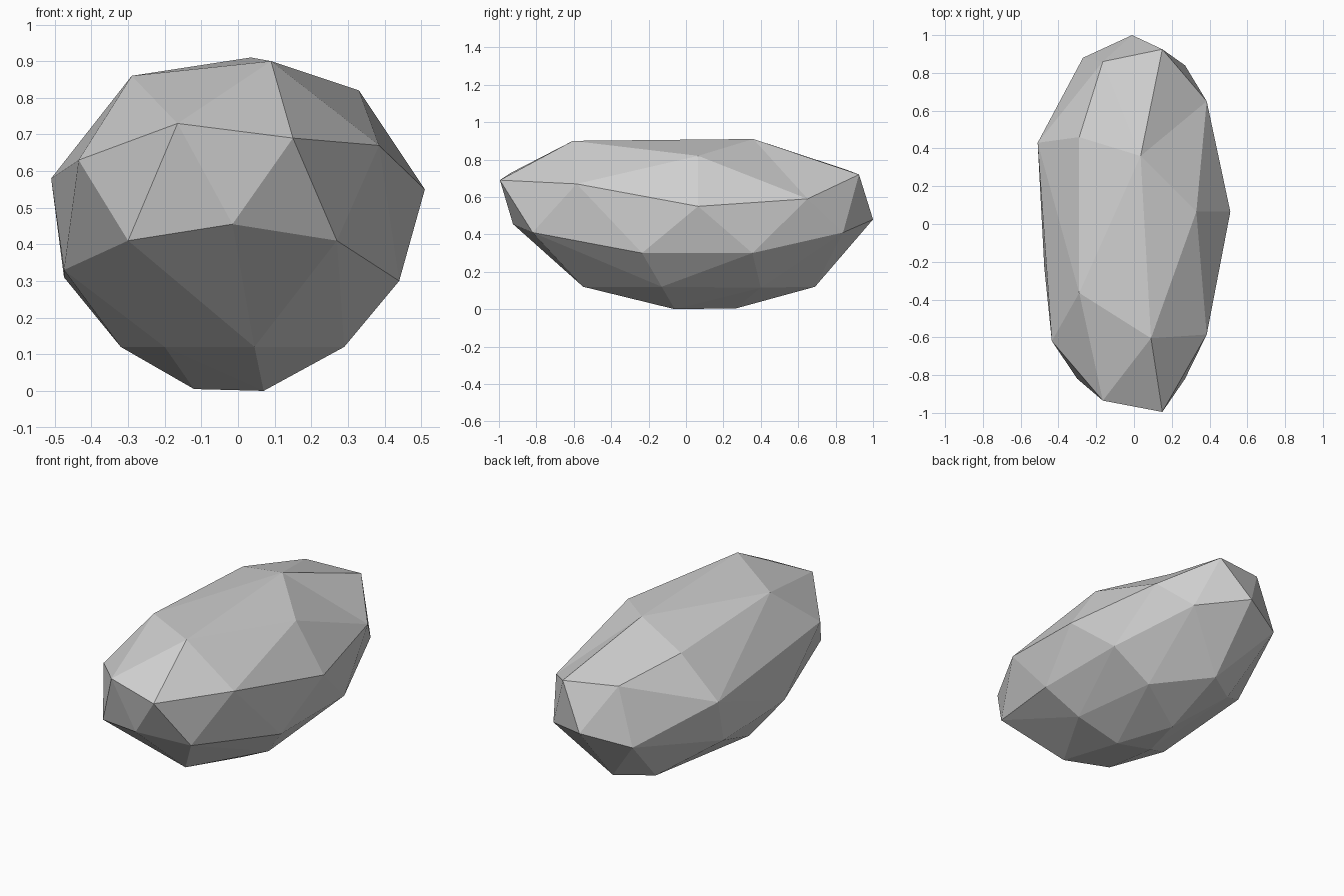
import bpy
import bmesh
from mathutils import Vector

# Remove the default cube
default_cube = bpy.data.objects.get("Cube")
if default_cube:
    bpy.data.objects.remove(default_cube, do_unlink=True)


def flat_material(name, colour):
    material = bpy.data.materials.new(name)
    material.use_nodes = True
    material.diffuse_color = colour
    shader = next(node for node in material.node_tree.nodes
                  if node.type == 'BSDF_PRINCIPLED')
    shader.inputs["Base Color"].default_value = colour
    shader.inputs["Roughness"].default_value = 0.9
    return material


def faceted_hull(name, corner_groups, hollow, material):
    """Wrap a faceted skin round the corners, then dent it along one edge."""
    shape = bmesh.new()
    for group in corner_groups:
        for corner in group:
            shape.verts.new(corner)
    hull = bmesh.ops.convex_hull(shape, input=shape.verts[:])
    unused = {item for item in hull["geom_interior"] + hull["geom_unused"]
              if isinstance(item, bmesh.types.BMVert)}
    bmesh.ops.delete(shape, geom=list(unused), context='VERTS')
    bmesh.ops.recalc_face_normals(shape, faces=shape.faces[:])
    # Turn the ridge edge so that it becomes a slight hollow
    ends = [min(shape.verts, key=lambda v: (v.co - Vector(corner)).length)
            for corner in hollow]
    ridge = shape.edges.get(ends)
    if ridge:
        bmesh.ops.rotate_edges(shape, edges=[ridge], use_ccw=False)
    for face in shape.faces:
        face.smooth = False
    mesh = bpy.data.meshes.new(name)
    shape.to_mesh(mesh)
    shape.free()
    mesh.materials.append(material)
    stone = bpy.data.objects.new(name, mesh)
    bpy.context.collection.objects.link(stone)
    return stone


# Corners along the upper ridge of the boulder
crown = [(.33, .065, .82), (.035, .36, .91), (.09, -.605, .9),
         (-.29, -.365, .86), (-.29, .46, .82)]

# Broad shoulder ring above the widest part
shoulder = [(.15, .925, .72), (-.165, .86, .745), (-.51, .43, .58),
            (-.435, -.62, .63), (-.165, -.935, .73), (.15, -.995, .69),
            (.385, -.585, .67), (.51, .065, .55), (.385, .65, .59)]

# Lower ring where the sides turn under
waist = [(-.01, 1, .48), (.27, .84, .41), (.44, .355, .3),
         (.44, -.235, .3), (.27, -.82, .41), (-.015, -.925, .455),
         (-.3, -.82, .41), (-.475, -.23, .33), (-.475, .33, .31),
         (-.27, .88, .42)]

# Underside and the small patch that rests on the ground
underside = [(-.01, .69, .12), (.23, .4, .115), (.29, -.13, .12),
             (.045, -.55, .12), (-.2, -.45, .12), (-.32, -.125, .12),
             (-.2, .565, .12)]
foot = [(.07, -.06, 0), (-.05, .27, .005), (-.12, 0, .005)]

stone_grey = flat_material("light stone grey", (.63, .63, .63, 1))
faceted_hull("boulder", [crown, shoulder, waist, underside, foot],
             (crown[0], shoulder[0]), stone_grey)
